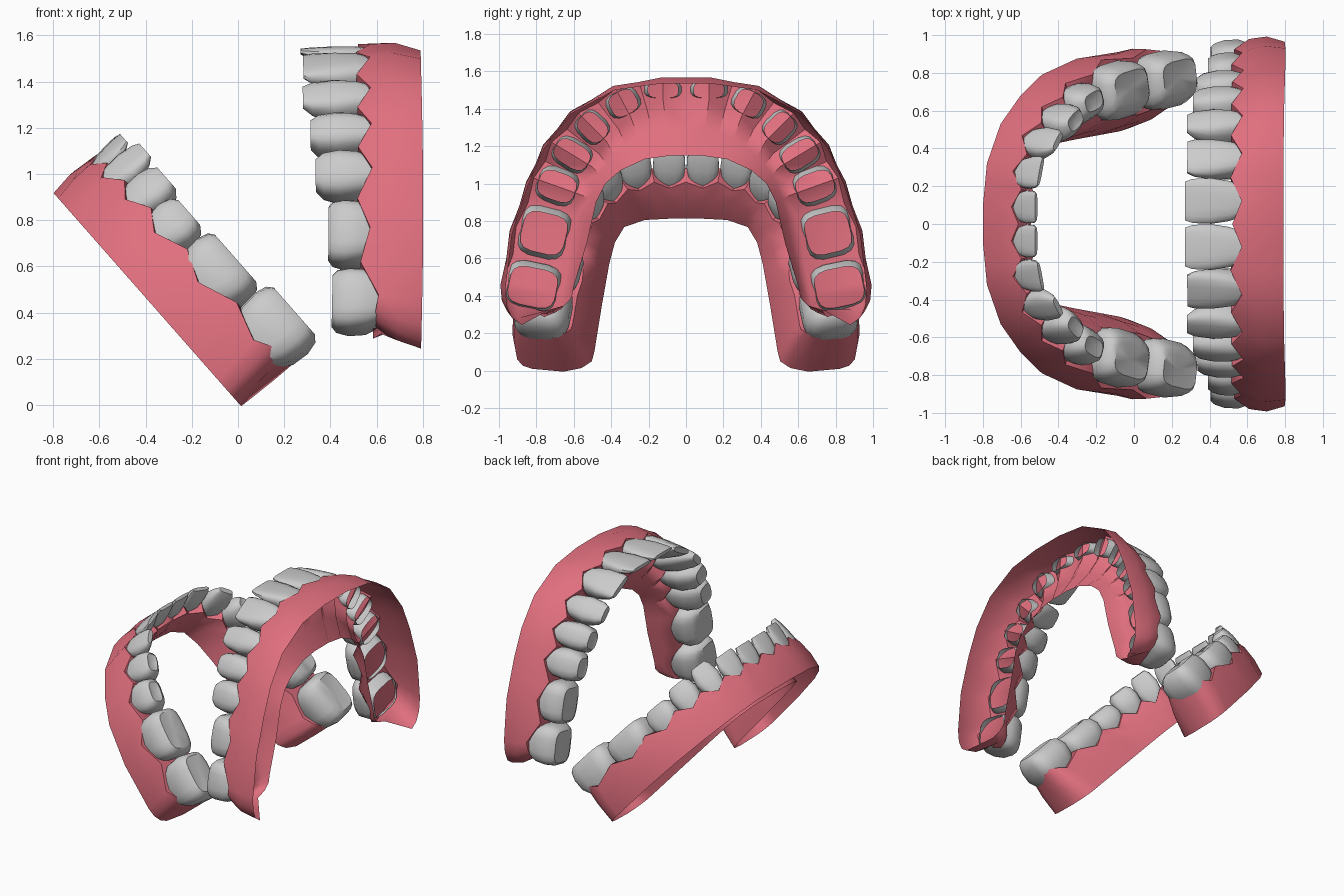
import bpy, bmesh, math
from mathutils import Vector as V

if "Cube" in bpy.data.objects:
    bpy.data.objects.remove(bpy.data.objects["Cube"])

gum_mat = bpy.data.materials.new("gum_pink")
gum_mat.diffuse_color = (0.75, 0.16, 0.21, 1)
gum_mat.use_nodes = True
gum_mat.node_tree.nodes["Principled BSDF"].inputs["Base Color"].default_value = gum_mat.diffuse_color


# Jaw frames: (y, v) lies in the arch plane, h runs from gum rim to tooth tip
def upper_map(p, h):
    return V((0.79 - h + 0.012 * math.cos((p.y - 0.85) * 2.2), p.x, p.y))


def lower_map(p, h):
    return V((-0.66 * p.y + 0.752 * h, p.x, 0.75 * p.y + 0.66 * h + 0.01))


# Each tooth, back to front:
# centre y,v | width, depth | gum height, tip height | outer rim y,v | inner rim y,v
UPPER = [
    (.82, .445, .28, .30, .19, .39, .965, .44, .60, .45),
    (.76, .735, .29, .28, .23, .41, .93, .73, .53, .68),
    (.69, .985, .22, .24, .22, .465, .845, .99, .48, .90),
    (.61, 1.155, .19, .23, .22, .485, .76, 1.185, .43, 1.00),
    (.50, 1.30, .19, .19, .22, .515, .62, 1.37, .35, 1.07),
    (.335, 1.43, .22, .15, .22, .51, .38, 1.50, .22, 1.13),
    (.122, 1.50, .245, .10, .22, .52, .13, 1.535, .08, 1.15),
]
LOWER = [
    (.765, .135, .34, .30, .23, .445, .91, .13, .49, .12),
    (.71, .475, .34, .30, .215, .405, .875, .46, .45, .45),
    (.64, .755, .23, .20, .215, .385, .79, .74, .41, .75),
    (.54, .93, .20, .17, .215, .41, .68, .91, .38, .90),
    (.42, 1.065, .18, .13, .20, .42, .53, 1.07, .33, 1.01),
    (.265, 1.145, .175, .09, .20, .385, .32, 1.18, .22, 1.06),
    (.09, 1.16, .175, .08, .20, .37, .11, 1.21, .08, 1.07),
]


def finish(bm, name, mat=None, angle=40):
    bmesh.ops.recalc_face_normals(bm, faces=bm.faces[:])
    me = bpy.data.meshes.new(name)
    bm.to_mesh(me)
    bm.free()
    for p in me.polygons:
        p.use_smooth = True
    me.set_sharp_from_angle(angle=math.radians(angle))
    ob = bpy.data.objects.new(name, me)
    bpy.context.collection.objects.link(ob)
    m = ob.modifiers.new("mirror", 'MIRROR')
    m.use_axis = (False, True, False)
    m.merge_threshold = 0.002
    if mat:
        me.materials.append(mat)
    return ob


def frame(teeth, i):
    # tangent towards the front and outward normal at a tooth
    a = V(teeth[max(i - 1, 0)][:2])
    b = V(teeth[i + 1][:2]) if i < 6 else V((-teeth[6][0], teeth[6][1]))
    if i == 6:
        a = V(teeth[6][:2])
    t = (b - a).normalized()
    return t, V((t.y, -t.x))


def tooth(name, teeth, i, to_world, lean):
    cy, cv, w, d, gum, tip = teeth[i][:6]
    t, n = frame(teeth, i)
    c = V((cy, cv))
    if i < 2:    # molars: boxy with a broad crown
        power = 0.55
        rings = [(0, .74, .86), (.3, .96, 1), (.65, 1, .97), (.9, .93, .78), (1, .78, .58)]
    elif i < 4:  # premolars: rounder crown
        power = 0.65
        rings = [(0, .68, .86), (.3, .94, 1), (.6, 1, .95), (.87, .88, .74), (1, .62, .48)]
    else:        # cutting teeth: tapering to a thin edge
        power = 0.65
        end = .6 if i == 4 else .85
        rings = [(0, .66, .88), (.25, .88, 1), (.55, 1, .82), (.87, .5 + end * .55, .48), (1, end, .26)]
    bm = bmesh.new()
    loops = []
    base = gum - 0.01
    for s, sw, sd in rings:
        loop = []
        for k in range(16):
            a = 2 * math.pi * (k + .5) / 16
            ca, sa = math.cos(a), math.sin(a)
            x = math.copysign(abs(ca) ** power, ca) * w / 2 * sw
            y = math.copysign(abs(sa) ** power, sa) * d / 2 * sd
            # outer face stays upright while the inner face tapers
            y += (1 - sd) * d * (0.2 if s > .4 else 0) + lean * s
            loop.append(bm.verts.new(to_world(c + t * x + n * y, base + (tip - base) * s)))
        loops.append(loop)
    # crown wall, left open at the root
    for a, b in zip(loops, loops[1:]):
        for k in range(16):
            bm.faces.new((a[k], a[(k + 1) % 16], b[(k + 1) % 16], b[k]))
    # slightly sunken top on the chewing teeth
    dip = 0.015 if i < 4 else 0
    mid = bm.verts.new(to_world(c + n * (lean + .05 * d), tip - dip))
    for k in range(16):
        bm.faces.new((loops[-1][k], loops[-1][(k + 1) % 16], mid))
    finish(bm, name)


def gum(name, teeth, to_world, inner_h, end_slope, end_len, end_rise, swell):
    # station = outer rim, outer gum line, inner gum line, inner rim, gum height
    main = []
    for i, r in enumerate(teeth):
        _, n = frame(teeth, i)
        c = V(r[:2])
        main.append([V(r[6:8]), c + n * (r[3] / 2 + .012), c - n * (r[3] / 2 + .01), V(r[8:10]), r[4]])
    stations = []
    # rounded back end
    c, half = V(teeth[0][:2]), teeth[0][2] / 2
    for step, pull in ((1, .6), (.82, .25), (.48, .05)):
        pts = [p.lerp(V((c.x, p.y)), pull) - V((0, half * step * end_len)) for p in main[0][:4]]
        pts[0] -= V((0, end_slope * step))
        stations.append(pts + [main[0][4] + end_rise * step])
    # one station per tooth, and a raised point between neighbours
    for i, s in enumerate(main):
        stations.append(s)
        if i < 6:
            q = main[i + 1]
            m = [(a + b) / 2 for a, b in zip(s[:4], q[:4])]
            m[1] = m[1].lerp(m[2], .06)
            stations.append(m + [(s[4] + q[4]) / 2 + .06])
    last = main[6]
    stations.append([V((0, p.y)) for p in last[:4]] + [last[4] + .05])
    bm = bmesh.new()
    rows = []
    for o, t, s, inner, g in stations:
        out = (o - s).normalized()
        bulge = o.lerp(t, .4) + out * swell
        inner_mid = inner.lerp(s, .55) - out * .012
        sec = [(o, 0), (bulge, g * .5), (t.lerp(bulge, .3), g * .88), (t, g), (s, g),
               (inner_mid, inner_h + (g - inner_h) * .6), (inner, inner_h)]
        rows.append([bm.verts.new(to_world(p, h)) for p, h in sec])
    for a, b in zip(rows, rows[1:]):
        for k in range(len(a) - 1):
            bm.faces.new((a[k], a[k + 1], b[k + 1], b[k]))
    bm.faces.new(rows[0])
    finish(bm, name, gum_mat, 50)


# Gums
gum("upper_gum", UPPER, upper_map, 0.12, 0.07, .9, .02, 0.022)
gum("lower_gum", LOWER, lower_map, 0.0, -0.01, .83, .08, 0.012)

# Teeth
NAMES = ["back_molar", "front_molar", "back_premolar", "front_premolar",
         "canine", "side_incisor", "middle_incisor"]
for i, nm in enumerate(NAMES):
    tooth("upper_" + nm, UPPER, i, upper_map, 0.0 if i < 4 else 0.015)
    tooth("lower_" + nm, LOWER, i, lower_map, (-.01, -.01, -.01, -.01, .01, .03, .035)[i])
